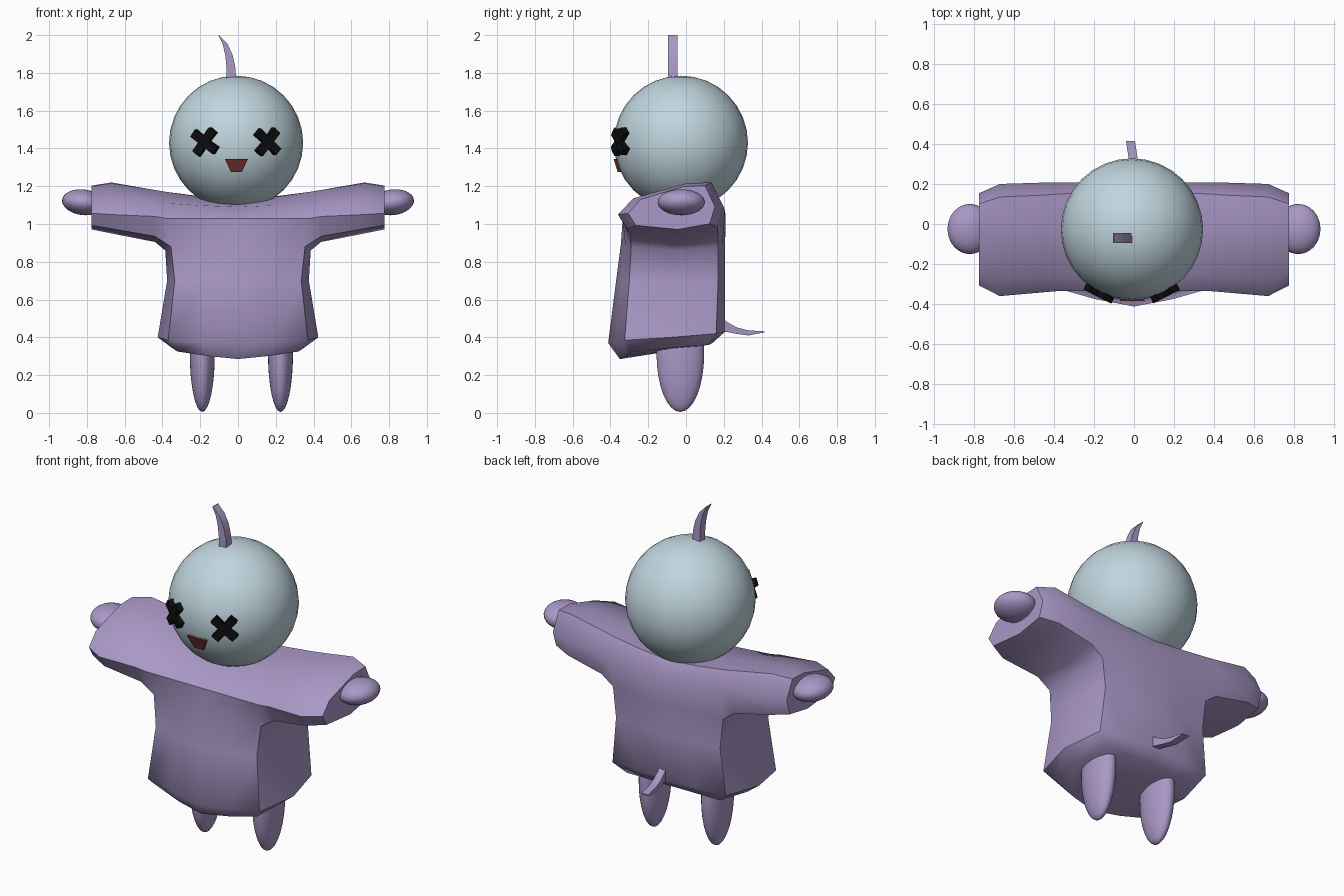
import bpy, bmesh, math
from mathutils import Matrix, Vector

if "Cube" in bpy.data.objects:
    bpy.data.objects.remove(bpy.data.objects["Cube"])


def material(name, rgb):
    m = bpy.data.materials.new(name)
    m.diffuse_color = (*rgb, 1)
    m.use_nodes = True
    m.node_tree.nodes["Principled BSDF"].inputs["Base Color"].default_value = m.diffuse_color
    return m


PURPLE = material("soft purple", (0.40, 0.315, 0.57))
BLUE = material("pale blue", (0.53, 0.67, 0.73))
BLACK = material("black", (0.004, 0.004, 0.004))
RED = material("dark red", (0.17, 0.03, 0.03))


def finish(bm, name, mat, angle=None):
    bmesh.ops.recalc_face_normals(bm, faces=bm.faces)
    me = bpy.data.meshes.new(name)
    bm.to_mesh(me)
    bm.free()
    ob = bpy.data.objects.new(name, me)
    bpy.context.collection.objects.link(ob)
    me.materials.append(mat)
    if angle:
        bpy.ops.object.select_all(action='DESELECT')
        ob.select_set(True)
        bpy.context.view_layer.objects.active = ob
        bpy.ops.object.shade_smooth_by_angle(angle=math.radians(angle))
    return ob


def ellipsoid(name, mat, loc, radii, tilt=0):
    bm = bmesh.new()
    bmesh.ops.create_uvsphere(bm, u_segments=32, v_segments=16, radius=1)
    bm.transform(Matrix.Translation(loc) @ Matrix.Rotation(tilt, 4, 'Y') @ Matrix.Diagonal((*radii, 1)))
    return finish(bm, name, mat, 60)


def strip(name, mat, left, right, place):
    """Ribbon between two edge lines, thickened; place(u, v, side) gives a 3D point."""
    bm = bmesh.new()
    rows = [[bm.verts.new(place(*p, s)) for p, s in ((a, 0), (b, 0), (b, 1), (a, 1))]
            for a, b in zip(left, right)]
    for r, q in zip(rows, rows[1:]):
        for i in range(4):
            bm.faces.new((r[i], r[(i + 1) % 4], q[(i + 1) % 4], q[i]))
    bm.faces.new(rows[0])
    bm.faces.new(rows[-1])
    return finish(bm, name, mat, 35)


# Robe: torso lattice, 5 columns x 3 depths per level, with sleeves grown from its sides
# level: centre front, corner front, side middle, corner back, centre back
LEVELS = [
    ((-0.35, 0.285), (0.32, -0.28, 0.325), (0.35, -0.08, 0.345), (0.31, 0.12, 0.36), (0.14, 0.37)),
    ((-0.412, 0.37), (0.37, -0.325, 0.385), (0.425, -0.08, 0.40), (0.375, 0.16, 0.42), (0.207, 0.43)),
    ((-0.37, 0.70), (0.335, -0.30, 0.70), (0.375, -0.08, 0.70), (0.345, 0.17, 0.70), (0.207, 0.70)),
    ((-0.345, 0.89), (0.355, -0.29, 0.88), (0.385, -0.06, 0.86), (0.365, 0.17, 0.88), (0.207, 0.89)),
    ((-0.335, 1.03), (0.38, -0.335, 1.03), None, (0.38, 0.207, 1.06), (0.21, 1.05)),
    ((-0.25, 1.09), (0.38, -0.26, 1.11), (0.38, 0.0, 1.17), (0.38, 0.15, 1.17), (0.16, 1.13)),
]
bm = bmesh.new()
grid = {}
for k, (cf, f, m, b, cb) in enumerate(LEVELS):
    for j, (corner, cen) in enumerate(((f, cf), (m, None), (b, cb))):
        for i in range(5):
            s = i - 2
            edge_level = k in (0, len(LEVELS) - 1)
            if j == 1 and ((k == 4) or (abs(s) < 2 and not edge_level)):
                continue
            c = cen
            if c is None:
                c = (corner[1], (cf[1] + cb[1]) / 2 + (0.015 if k else 0))
            if abs(s) == 2:
                co = (math.copysign(corner[0], s), corner[1], corner[2])
            else:
                t = 0 if s == 0 else 0.42
                co = (s * corner[0] * 0.52, c[0] + (corner[1] - c[0]) * t, c[1] + (corner[2] - c[1]) * t)
            grid[i, j, k] = bm.verts.new(co)
top = len(LEVELS) - 1


def face(*keys):
    bm.faces.new([grid[q] for q in keys])


for i in range(4):
    for k in range(top):
        for j in (0, 2):
            face((i, j, k), (i + 1, j, k), (i + 1, j, k + 1), (i, j, k + 1))
    for j in range(2):
        for k in (0, top):
            face((i, j, k), (i + 1, j, k), (i + 1, j + 1, k), (i, j + 1, k))
for i in (0, 4):
    for k in range(3):
        for j in range(2):
            face((i, j, k), (i, j + 1, k), (i, j + 1, k + 1), (i, j, k + 1))

# Sleeve sections (y, z), starting low at the front and going up, back and under
CUFF = [(-0.31, 0.975), (-0.36, 1.05), (-0.28, 1.135), (0.0, 1.215),
        (0.135, 1.22), (0.20, 1.09), (0.165, 0.985), (-0.04, 0.95)]
NEAR = [(-0.29, 0.935), (-0.34, 1.04), (-0.265, 1.12), (0.0, 1.18),
        (0.145, 1.18), (0.207, 1.07), (0.17, 0.935), (-0.05, 0.905)]
LOOP = [(0, 3), (0, 4), (0, 5), (1, 5), (2, 5), (2, 4), (2, 3), (1, 3)]
END = [(-0.06 + (y + 0.06) * 0.82, 1.10 + (z - 1.10) * 0.86) for y, z in CUFF]
for i, sgn in ((0, -1), (4, 1)):
    prev = [grid[i, j, k] for j, k in LOOP]
    for x, section in ((0.44, NEAR), (0.67, CUFF), (0.775, END)):
        ring = [bm.verts.new((sgn * x, y, z)) for y, z in section]
        for n in range(8):
            bm.faces.new((prev[n], prev[(n + 1) % 8], ring[(n + 1) % 8], ring[n]))
        prev = ring
    bm.faces.new(prev)
finish(bm, "robe", PURPLE, 50)

# Head, hands and legs
ellipsoid("head", BLUE, (-0.01, -0.027, 1.43), (0.355, 0.355, 0.355))
for side, sgn in (("left", -1), ("right", 1)):
    ellipsoid(side + "_hand", PURPLE, (sgn * 0.82, -0.025, 1.115), (0.112, 0.125, 0.068), -sgn * 0.12)
    ellipsoid(side + "_leg", PURPLE, (0.018 + sgn * 0.207, -0.03, 0.31), (0.066, 0.126, 0.305))

# Curved sprout on the head
strip("head_sprout", PURPLE,
      [(-0.06, 1.76), (-0.06, 1.82), (-0.067, 1.89), (-0.08, 1.95), (-0.104, 2.0)],
      [(-0.01, 1.76), (-0.014, 1.83), (-0.03, 1.90), (-0.057, 1.955), (-0.1, 2.0)],
      lambda x, z, s: (x, -0.095 + 0.05 * s, z))

# Curved tail, drifting sideways toward its tip
strip("tail", PURPLE,
      [(0.17, 0.52), (0.22, 0.48), (0.27, 0.452), (0.33, 0.437), (0.415, 0.432)],
      [(0.17, 0.43), (0.22, 0.428), (0.27, 0.418), (0.33, 0.41), (0.415, 0.426)],
      lambda y, z, s: (-0.04 + 0.045 * s + (0.415 - y) * 0.15, y, z))

# Crossed eyes, each two bars turned to follow the head
for side, x, angles in (("left", -0.175, (35, -52)), ("right", 0.155, (42, -50))):
    bm = bmesh.new()
    yaw = math.radians(27) * (1 if x > 0 else -1)
    for a in angles:
        m = (Matrix.Translation((x, -0.347, 1.435)) @ Matrix.Rotation(yaw, 4, 'Z')
             @ Matrix.Rotation(math.radians(a), 4, 'Y') @ Matrix.Diagonal((0.16, 0.035, 0.046, 1)))
        bmesh.ops.create_cube(bm, size=1, matrix=m)
    finish(bm, side + "_eye", BLACK)

# Mouth plate
strip("mouth", RED, [(-0.07, 1.345), (-0.037, 1.275)], [(0.053, 1.345), (0.02, 1.275)],
      lambda x, z, s: (x, -0.384 + (1.345 - z) * 0.33 + 0.02 * s, z))
